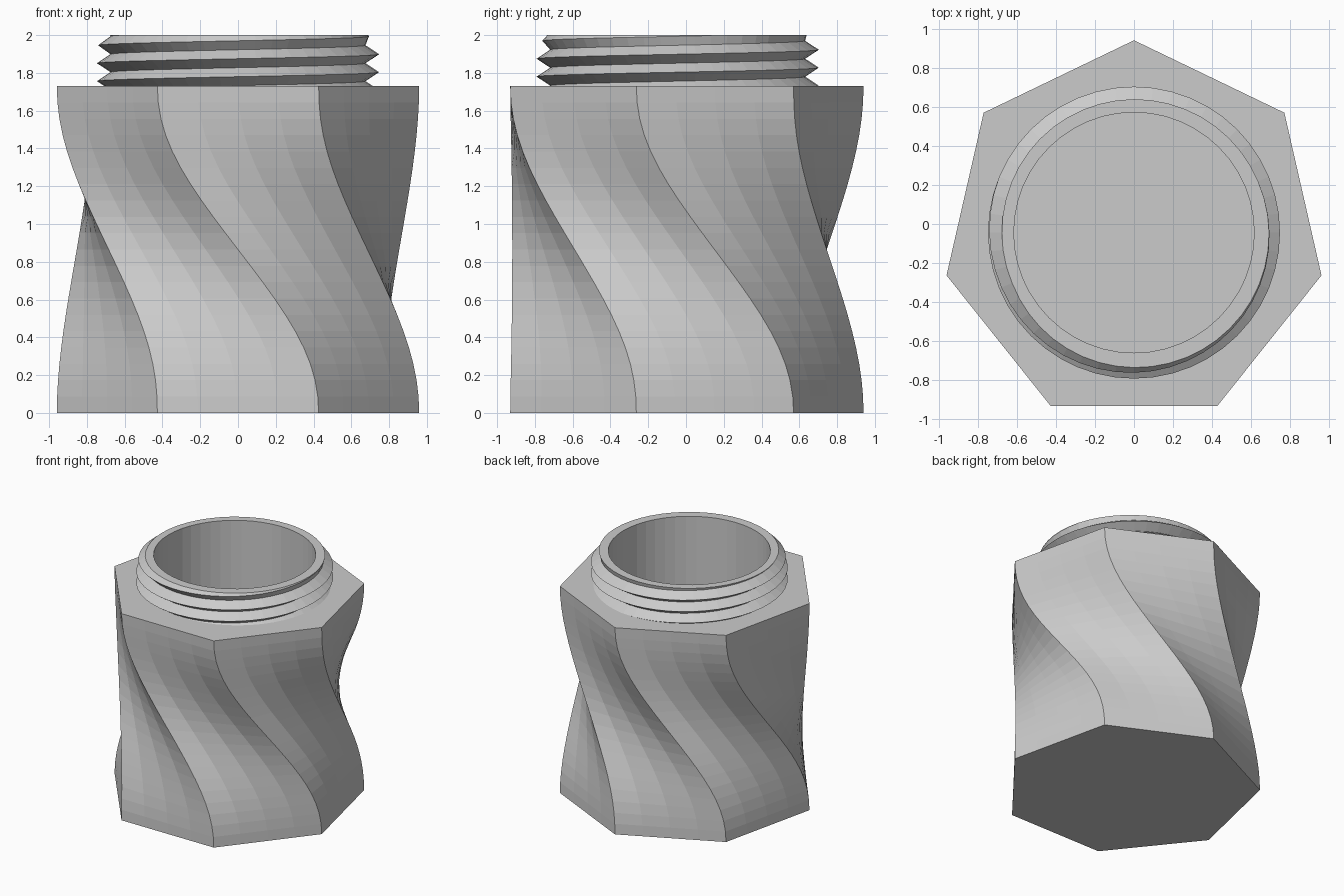
import bpy, bmesh, math

if "Cube" in bpy.data.objects:
    bpy.data.objects.remove(bpy.data.objects["Cube"])

CY = -0.044            # the axis of the jar sits slightly off y = 0
SIDES, SUB = 7, 4      # heptagon, each side split in four
BODY_H, TOP = 1.73, 2.0
BORE_R, FLOOR = 0.615, 0.15


def finish(bm, name):
    bmesh.ops.recalc_face_normals(bm, faces=bm.faces)
    me = bpy.data.meshes.new(name)
    bm.to_mesh(me)
    bm.free()
    ob = bpy.data.objects.new(name, me)
    ob.location.y = CY
    bpy.context.collection.objects.link(ob)
    return ob


def circle(bm, r, z, n, start=math.pi / 2):
    return [bm.verts.new((r * math.cos(start + 2 * math.pi * i / n),
                          r * math.sin(start + 2 * math.pi * i / n), z)) for i in range(n)]


def skin(bm, a, b):
    n = len(a)
    for i in range(n):
        j = (i + 1) % n
        bm.faces.new((a[i], a[j], b[j], b[i]))


def heptagon(bm, t):
    # eased twist by one full side, with a waist at mid height
    smooth = t * t * (3 - 2 * t)
    smoother = t ** 3 * (10 - 15 * t + 6 * t * t)
    turn = -2 * math.pi / SIDES * (smooth + smoother) / 2
    r = 0.984 * (1 - 0.11 * math.sin(math.pi * t) ** 2)
    corners = [(r * math.cos(math.pi / 2 + turn + 2 * math.pi * i / SIDES),
                r * math.sin(math.pi / 2 + turn + 2 * math.pi * i / SIDES)) for i in range(SIDES)]
    ring = []
    for i, (x0, y0) in enumerate(corners):
        x1, y1 = corners[(i + 1) % SIDES]
        for s in range(SUB):
            f = s / SUB
            ring.append(bm.verts.new((x0 + (x1 - x0) * f, y0 + (y1 - y0) * f, t * BODY_H)))
    return ring


# twisted body with shoulder
bm = bmesh.new()
ROWS = 20
rings = [heptagon(bm, k / ROWS) for k in range(ROWS + 1)]
for a, b in zip(rings, rings[1:]):
    skin(bm, a, b)
bm.faces.new(rings[0][::-1])
n = SIDES * SUB
shoulder = circle(bm, 0.67, BODY_H, n, math.pi / 2 - 2 * math.pi / SIDES)
skin(bm, rings[-1], shoulder)
finish(bm, "twisted_body")

# threaded neck: a helical strip of crests and roots, trimmed flat
bm = bmesh.new()
N, PITCH, TURNS = 48, 0.095, 7
crest, root = [], []
for k in range(N * TURNS + 1):
    a = -math.pi / 2 + 2 * math.pi * k / N
    z = 1.78 - 2 * PITCH + PITCH * k / N
    rc = 0.747 - min(0.06, max(0.0, z - 1.94))
    for line, r, zz in ((crest, rc, z), (root, 0.675, z + PITCH / 2)):
        line.append(bm.verts.new((r * math.cos(a), r * math.sin(a), zz)))
for k in range(N * TURNS):
    bm.faces.new((crest[k], crest[k + 1], root[k + 1], root[k]))
    if k + N + 1 <= N * TURNS:
        bm.faces.new((root[k], root[k + 1], crest[k + N + 1], crest[k + N]))
for z, d in ((BODY_H, -1), (TOP, 1)):
    bmesh.ops.bisect_plane(bm, geom=bm.verts[:] + bm.edges[:] + bm.faces[:], dist=1e-5,
                           plane_co=(0, 0, z), plane_no=(0, 0, d), clear_outer=True)
bmesh.ops.remove_doubles(bm, verts=bm.verts, dist=1e-4)

# rim, bore and inner floor
rim = [e for e in bm.edges if e.is_boundary and all(abs(v.co.z - TOP) < 1e-3 for v in e.verts)]
upper = circle(bm, BORE_R, TOP, N)
lower = circle(bm, BORE_R, FLOOR, N)
skin(bm, upper, lower)
bm.faces.new(lower)
inner = [bm.edges.get((upper[i], upper[(i + 1) % N])) for i in range(N)]
bmesh.ops.bridge_loops(bm, edges=rim + inner)
finish(bm, "threaded_neck_and_bore")
